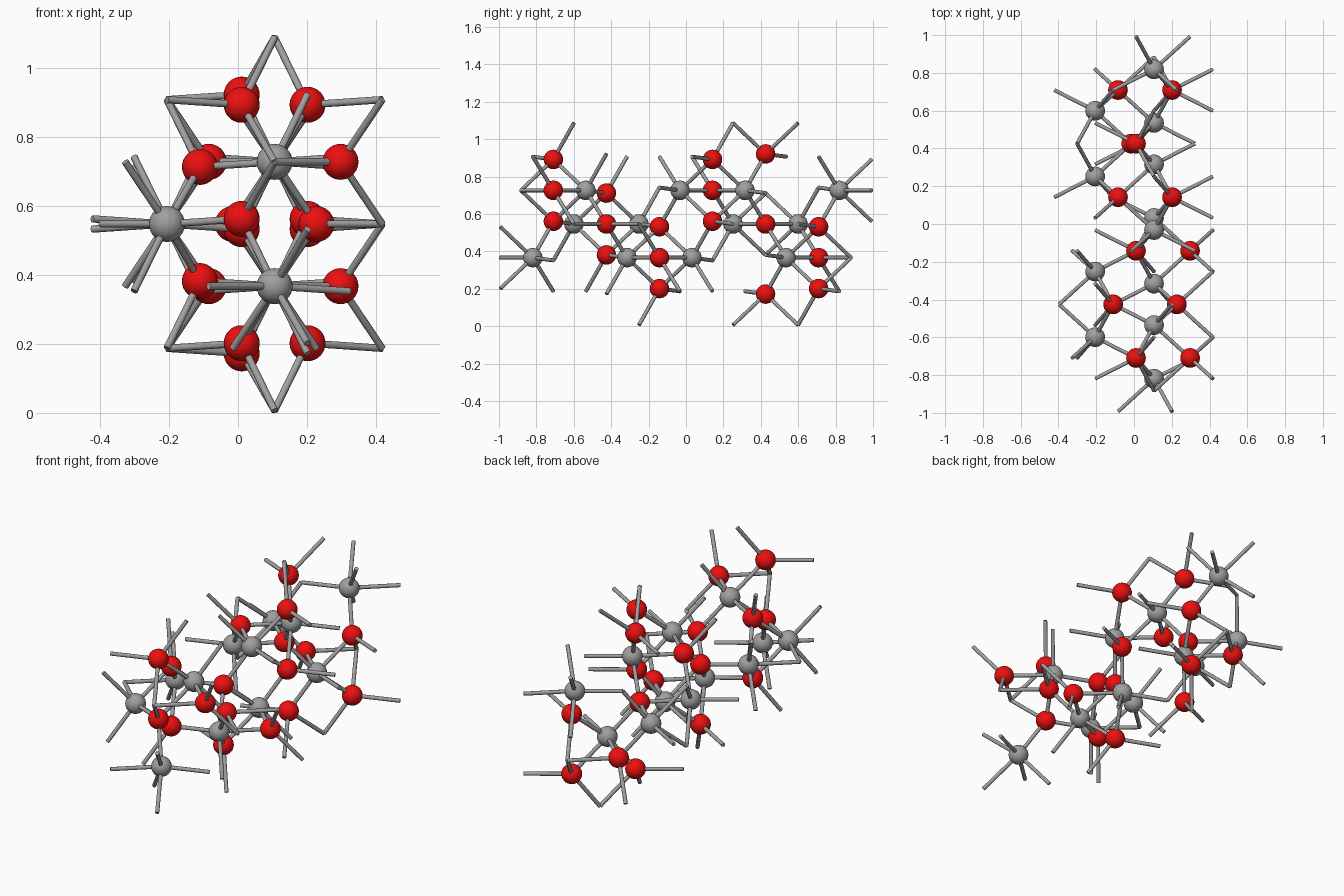
import bpy, bmesh, math
from mathutils import Vector, Matrix

if "Cube" in bpy.data.objects:
    bpy.data.objects.remove(bpy.data.objects["Cube"])

# Crystal lattice: long axis along y, hexagonal plane in x-z
A, C = 0.6235, 1.702
X0, Z0 = 0.106, 0.547
BALL_R, ROD_R, REACH = 0.052, 0.0105, 0.31
COL = A / math.sqrt(3)
H = A * math.sqrt(3) / 2
centre = {
    "upper": (X0, Z0 + COL / 2),
    "lower": (X0, Z0 - COL / 2),
    "side": (X0 - A / 2, Z0),
}

# Grey atoms: three columns, four heights each
S, D = C / 6, 0.0188 * C
steps = {
    "lower": [(-3, 1), (-1, -1), (0, 1), (2, -1)],
    "side": [(-2, -1), (-1, 1), (1, -1), (2, 1)],
    "upper": [(-2, 1), (0, -1), (1, 1), (3, -1)],
}
greys = [Vector((centre[k][0], n * S + s * D, centre[k][1]))
         for k, rows in steps.items() for n, s in rows]

# Red atoms: one triangle per layer, flipping along the axis
layers = [(-2.5, "upper", 1), (-1.5, "side", -1), (-0.5, "lower", 1),
          (0.5, "upper", -1), (1.5, "side", 1), (2.5, "lower", -1)]
reds = []
for n, k, sign in layers:
    for j in (-1, 0, 1):
        ang = j * 2 * math.pi / 3
        x = centre[k][0] + sign * 0.306 * A * math.cos(ang)
        z = centre[k][1] + 0.306 * A * math.sin(ang)
        # side triangles wrap round into the cell
        if k == "side" and x < -0.2:
            if j == 0:
                x += A
            else:
                x += A / 2
                z -= j * H
        reds.append(Vector((x, n * S, z)))


def new_object(name, bm, mat=None):
    mesh = bpy.data.meshes.new(name)
    for f in bm.faces:
        f.smooth = len(f.verts) <= 4
    bm.to_mesh(mesh)
    bm.free()
    if mat:
        mesh.materials.append(mat)
    ob = bpy.data.objects.new(name, mesh)
    bpy.context.collection.objects.link(ob)
    return ob


def atoms(name, points, mat):
    first = None
    for i, p in enumerate(points):
        if first is None:
            bm = bmesh.new()
            bmesh.ops.create_uvsphere(bm, u_segments=32, v_segments=16, radius=BALL_R)
            ob = first = new_object(f"{name}_1", bm, mat)
        else:
            ob = bpy.data.objects.new(f"{name}_{i + 1}", first.data)
            bpy.context.collection.objects.link(ob)
        ob.location = p


def material(name, colour):
    m = bpy.data.materials.new(name)
    m.diffuse_color = colour
    m.use_nodes = True
    m.node_tree.nodes["Principled BSDF"].inputs["Base Color"].default_value = m.diffuse_color
    return m


atoms("grey_atom", greys, material("grey", (0.35, 0.35, 0.35, 1)))
atoms("red_atom", reds, material("red", (0.85, 0.005, 0.005, 1)))

# Bonds: every atom reaches its neighbours, including those in adjoining cells
shifts = [Vector((A * (i - j / 2), C * k, H * j))
          for i in range(-2, 3) for j in range(-2, 3) for k in (-1, 0, 1)]
bonds = {}
for own, other in ((greys, reds), (reds, greys)):
    for p in own:
        for q in other:
            for s in shifts:
                if (q + s - p).length < REACH:
                    mid = p + q + s
                    bonds[tuple(round(v, 3) for v in mid)] = (p, q + s)

bm = bmesh.new()
for p, q in bonds.values():
    d = q - p
    m = Matrix.Translation((p + q) / 2) @ d.to_track_quat('Z', 'Y').to_matrix().to_4x4()
    bmesh.ops.create_cone(bm, cap_ends=True, segments=10, radius1=ROD_R,
                          radius2=ROD_R, depth=d.length, matrix=m)
new_object("bonds", bm, material("rod_grey", (0.35, 0.35, 0.35, 1)))
